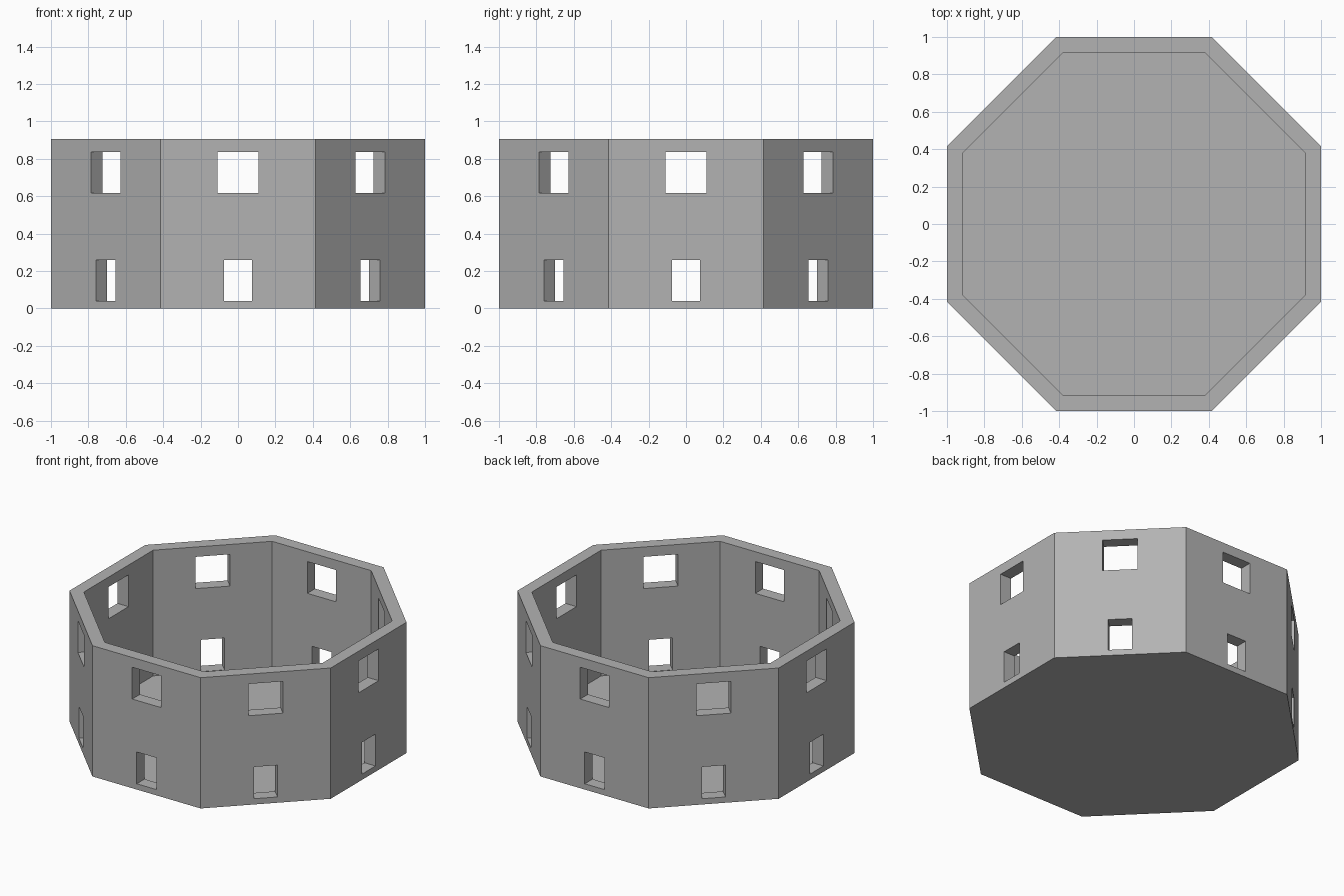
import bpy, bmesh, math
from mathutils import Matrix

if "Cube" in bpy.data.objects:
    bpy.data.objects.remove(bpy.data.objects["Cube"])

SIDES, HEIGHT, FLOOR = 8, 0.905, 0.035
OUTER, INNER = 1.0, 0.915          # apothems of the wall faces

stone = bpy.data.materials.new("plain grey")
stone.diffuse_color = (0.45, 0.45, 0.45, 1)
stone.use_nodes = True
stone.node_tree.nodes["Principled BSDF"].inputs["Base Color"].default_value = stone.diffuse_color


def finish(name, bm):
    bmesh.ops.recalc_face_normals(bm, faces=bm.faces)
    mesh = bpy.data.meshes.new(name)
    bm.to_mesh(mesh)
    bm.free()
    mesh.materials.append(stone)
    obj = bpy.data.objects.new(name, mesh)
    bpy.context.collection.objects.link(obj)
    return obj


def octagon(bm, apothem, z):
    r = apothem / math.cos(math.pi / SIDES)
    return [bm.verts.new((r * math.cos((i + 0.5) * math.tau / SIDES),
                          r * math.sin((i + 0.5) * math.tau / SIDES), z))
            for i in range(SIDES)]


# Octagonal wall with a closed floor, as one cup-shaped solid
bm = bmesh.new()
rings = [octagon(bm, a, z) for a, z in
         ((OUTER, 0), (OUTER, HEIGHT), (INNER, HEIGHT), (INNER, FLOOR))]
for low, high in zip(rings, rings[1:]):
    for i in range(SIDES):
        j = (i + 1) % SIDES
        bm.faces.new((low[i], low[j], high[j], high[i]))
bm.faces.new(rings[0])
bm.faces.new(rings[-1])
tower = finish("tower_wall", bm)

# Two rows of window openings, one of each per side
bm = bmesh.new()
for i in range(SIDES):
    turn = Matrix.Rotation(i * math.tau / SIDES, 4, 'Z')
    for width, z0, z1 in ((0.15, 0.04, 0.26), (0.22, 0.617, 0.837)):
        place = Matrix.Translation((0.96, 0, (z0 + z1) / 2))
        size = Matrix.Diagonal((0.2, width, z1 - z0, 1))
        bmesh.ops.create_cube(bm, size=1, matrix=turn @ place @ size)
cutter = finish("window_cutter", bm)
cutter.hide_render = True
cutter.hide_viewport = True

cut = tower.modifiers.new("windows", 'BOOLEAN')
cut.operation = 'DIFFERENCE'
cut.solver = 'EXACT'
cut.object = cutter
